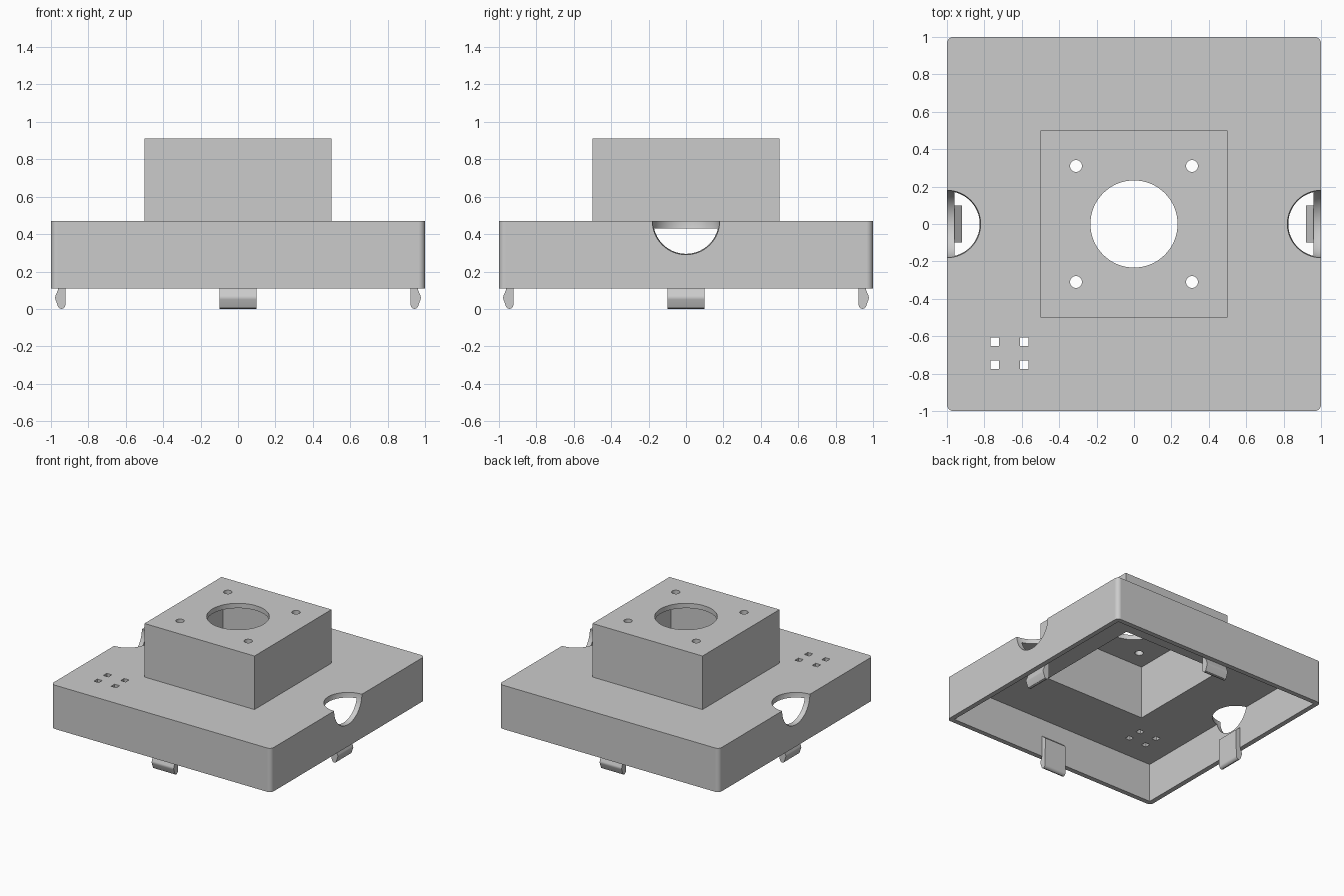
import bpy
import bmesh
import math
from mathutils import Matrix

cube = bpy.data.objects.get("Cube")
if cube:
    bpy.data.objects.remove(cube, do_unlink=True)

WALL = 0.04
RIM, DECK, TOP = 0.11, 0.47, 0.91

grey = bpy.data.materials.new("plain grey")
grey.use_nodes = True
grey.diffuse_color = (0.6, 0.6, 0.6, 1)
grey.node_tree.nodes["Principled BSDF"].inputs["Base Color"].default_value = (0.6, 0.6, 0.6, 1)


def add_object(name, bm):
    mesh = bpy.data.meshes.new(name)
    bmesh.ops.recalc_face_normals(bm, faces=bm.faces[:])
    bm.to_mesh(mesh)
    bm.free()
    mesh.materials.append(grey)
    obj = bpy.data.objects.new(name, mesh)
    bpy.context.collection.objects.link(obj)
    return obj


def box(name, size, z0, z1, x=0, y=0, corner=0):
    bm = bmesh.new()
    place = Matrix.Translation((x, y, (z0 + z1) / 2)) @ Matrix.Diagonal((size, size, z1 - z0, 1))
    bmesh.ops.create_cube(bm, size=1, matrix=place)
    if corner:
        upright = [e for e in bm.edges if abs(e.verts[0].co.z - e.verts[1].co.z) > 0.01]
        bmesh.ops.bevel(bm, geom=upright, offset=corner, segments=8, profile=0.5, affect='EDGES')
    return add_object(name, bm)


def cylinder(name, radius, x, y, segments):
    bm = bmesh.new()
    bmesh.ops.create_cone(bm, cap_ends=True, segments=segments, radius1=radius, radius2=radius,
                          depth=0.3, matrix=Matrix.Translation((x, y, TOP)))
    return add_object(name, bm)


def sphere(name, radius, x, z):
    bm = bmesh.new()
    bmesh.ops.create_uvsphere(bm, u_segments=64, v_segments=32, radius=radius,
                              matrix=Matrix.Translation((x, 0, z)))
    return add_object(name, bm)


def activate(obj):
    bpy.ops.object.select_all(action='DESELECT')
    obj.select_set(True)
    bpy.context.view_layer.objects.active = obj


def combine(target, other, operation):
    activate(target)
    mod = target.modifiers.new("cut", 'BOOLEAN')
    mod.operation = operation
    mod.solver = 'EXACT'
    mod.object = other
    bpy.ops.object.modifier_apply(modifier=mod.name)
    bpy.data.objects.remove(other, do_unlink=True)


def finish(obj):
    activate(obj)
    bpy.ops.object.shade_smooth_by_angle(angle=math.radians(30))
    weighted = obj.modifiers.new("flat large faces", 'WEIGHTED_NORMAL')
    weighted.keep_sharp = True


# Wide cover with the raised block on top
cover = box("cover", 2, RIM, DECK, corner=0.035)
combine(cover, box("raised_block", 1, DECK - 0.02, TOP), 'UNION')

# Hollow inside, open at the bottom
combine(cover, box("cover_hollow", 2 - 2 * WALL, RIM - 0.1, DECK - WALL), 'DIFFERENCE')
combine(cover, box("block_hollow", 1 - 2 * WALL, DECK - 0.1, TOP - WALL), 'DIFFERENCE')

# Large centre opening and four screw holes
combine(cover, cylinder("centre_opening", 0.233, 0, 0, 64), 'DIFFERENCE')
for sx in (-1, 1):
    for sy in (-1, 1):
        combine(cover, cylinder("screw_hole", 0.032, 0.31 * sx, 0.31 * sy, 24), 'DIFFERENCE')

# Four small square pin holes near the front corner
for x in (-0.745, -0.587):
    for y in (-0.63, -0.753):
        combine(cover, box("pin_hole", 0.045, DECK - 0.1, DECK + 0.1, x, y), 'DIFFERENCE')

# Round finger notches at both side edges
for sx in (-1, 1):
    combine(cover, sphere("finger_notch", 0.18, sx, DECK), 'DIFFERENCE')
finish(cover)

# Snap clip outline: distance from the centre, height
CLIP = [(0.96, 0.285), (0.92, 0.25), (0.922, 0.025), (0.925, 0.013), (0.933, 0.004),
        (0.944, 0.001), (0.956, 0.004), (0.962, 0.012), (0.976, 0.05),
        (0.978, 0.06), (0.976, 0.07), (0.963, 0.1), (0.96, 0.112)]
CLIP = [(r, 0 if z == 0.001 else z) for r, z in CLIP]


def snap_clip(name, turn):
    bm = bmesh.new()
    face = bm.faces.new([bm.verts.new((r, -0.1, z)) for r, z in CLIP])
    result = bmesh.ops.extrude_face_region(bm, geom=[face])
    moved = [v for v in result["geom"] if isinstance(v, bmesh.types.BMVert)]
    bmesh.ops.translate(bm, verts=moved, vec=(0, 0.2, 0))
    bmesh.ops.rotate(bm, verts=bm.verts[:], cent=(0, 0, 0), matrix=Matrix.Rotation(turn, 3, 'Z'))
    finish(add_object(name, bm))


# One clip in the middle of each wall
for i, side in enumerate(("left", "back", "right", "front")):
    snap_clip(side + "_clip", i * math.pi / 2)
